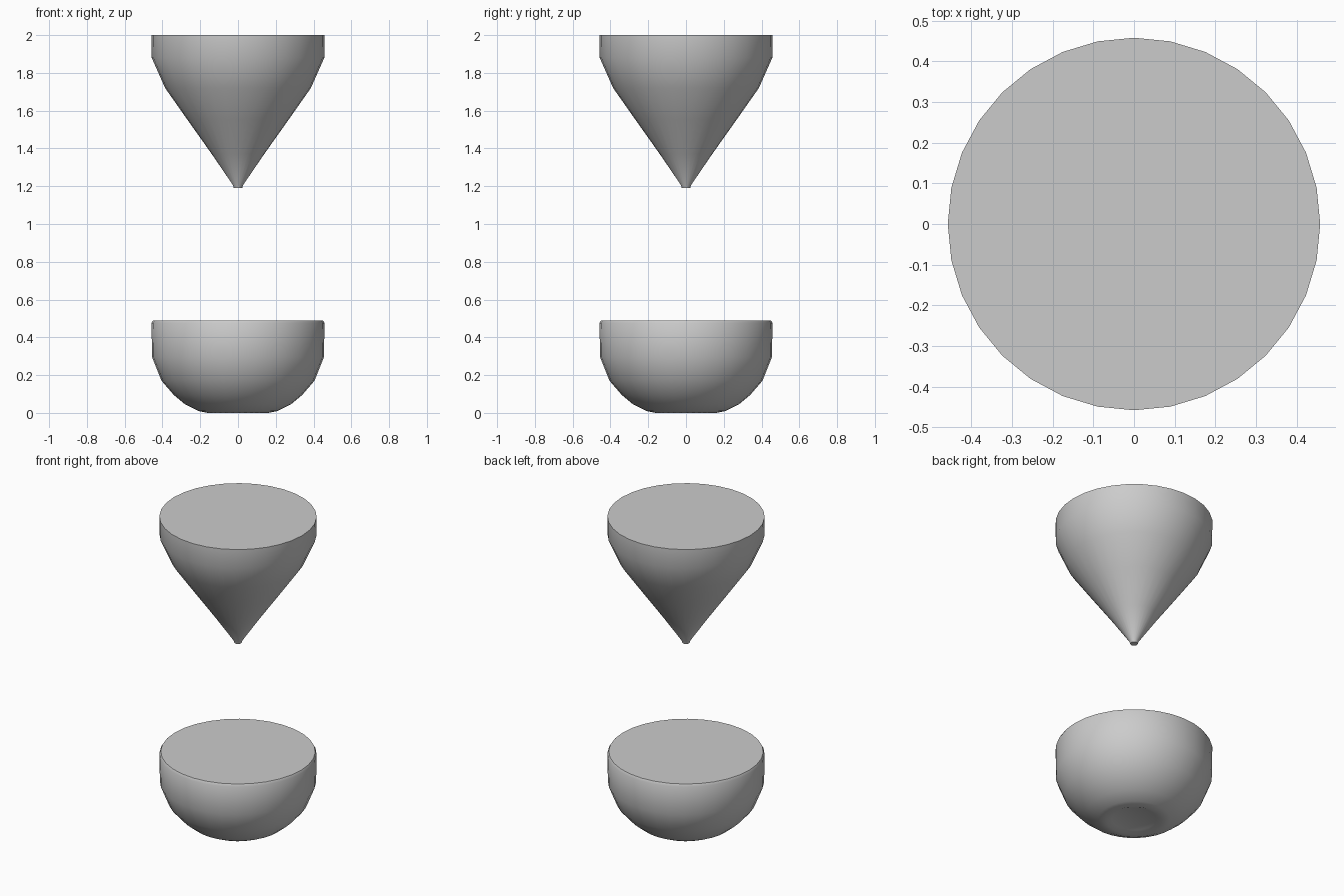
import bpy, bmesh, math

if "Cube" in bpy.data.objects:
    bpy.data.objects.remove(bpy.data.objects["Cube"])

SIDES = 32

sand = bpy.data.materials.new("light grey sand")
sand.use_nodes = True
sand.diffuse_color = (0.6, 0.6, 0.6, 1)
sand.node_tree.nodes["Principled BSDF"].inputs["Base Color"].default_value = (0.6, 0.6, 0.6, 1)


def lathe(name, profile):
    """Turn (radius, height) points, listed bottom to top, into a capped solid."""
    bm = bmesh.new()
    rings = []
    for r, z in profile:
        rings.append([bm.verts.new((r * math.cos(2 * math.pi * i / SIDES),
                                    r * math.sin(2 * math.pi * i / SIDES), z))
                      for i in range(SIDES)])
    for low, high in zip(rings, rings[1:]):
        for i in range(SIDES):
            j = (i + 1) % SIDES
            bm.faces.new((low[i], low[j], high[j], high[i]))
    bm.faces.new(rings[0][::-1])
    bm.faces.new(rings[-1])
    mesh = bpy.data.meshes.new(name)
    bm.to_mesh(mesh)
    bm.free()
    mesh.materials.append(sand)
    obj = bpy.data.objects.new(name, mesh)
    bpy.context.collection.objects.link(obj)
    bpy.ops.object.select_all(action='DESELECT')
    obj.select_set(True)
    bpy.context.view_layer.objects.active = obj
    bpy.ops.object.shade_smooth_by_angle(angle=math.radians(40))
    return obj


# Lower sand: rounded bowl with a shallow dimple underneath
lathe("lower_sand", [(0.13, 0.012), (0.16, 0.0), (0.21, 0.01), (0.28, 0.045),
                     (0.34, 0.095), (0.405, 0.17), (0.455, 0.295),
                     (0.458, 0.475), (0.45, 0.49)])

# Upper sand: funnel narrowing to a small spout
lathe("upper_sand", [(0.022, 1.19), (0.026, 1.205), (0.14, 1.372), (0.27, 1.555),
                     (0.386, 1.72), (0.457, 1.88), (0.458, 2.0)])
